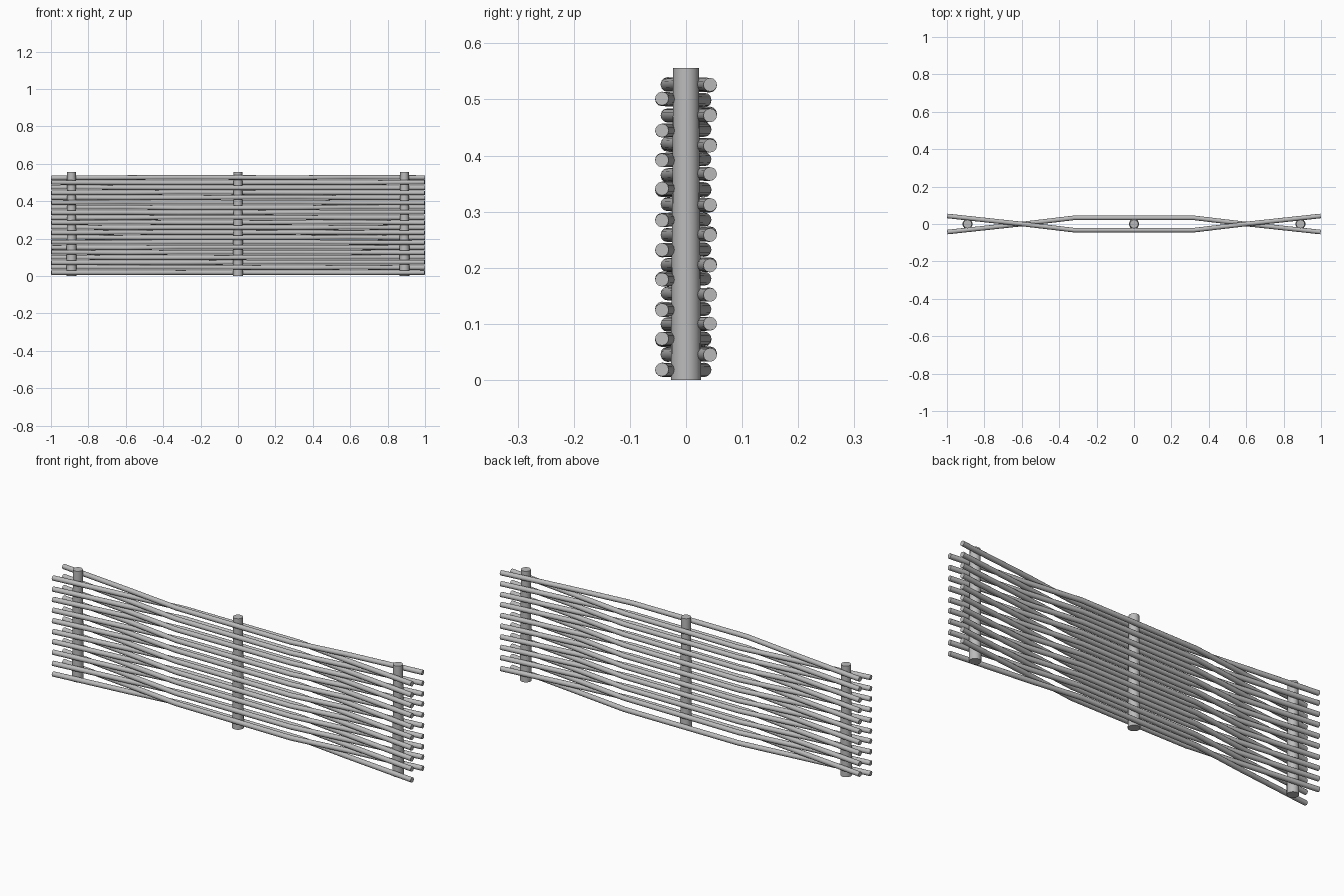
import bpy, random, math

if "Cube" in bpy.data.objects:
    bpy.data.objects.remove(bpy.data.objects["Cube"], do_unlink=True)
random.seed(4)


def material(name, rgb):
    m = bpy.data.materials.new(name)
    m.use_nodes = True
    m.diffuse_color = (*rgb, 1)
    m.node_tree.nodes["Principled BSDF"].inputs["Base Color"].default_value = (*rgb, 1)
    return m


grey = material("weathered_grey", (0.5, 0.5, 0.5))


def smooth(ob):
    bpy.ops.object.select_all(action="DESELECT")
    ob.select_set(True)
    bpy.context.view_layer.objects.active = ob
    bpy.ops.object.shade_smooth_by_angle(angle=math.radians(40))


# Tapered upright posts
HEIGHT = 0.556
for name, x in (("right_post", -0.89), ("middle_post", 0), ("left_post", 0.89)):
    bpy.ops.mesh.primitive_cone_add(vertices=16, radius1=0.027, radius2=0.023,
                                    depth=HEIGHT, location=(x, 0, HEIGHT / 2))
    post = bpy.context.object
    post.name = name
    post.data.materials.append(grey)
    smooth(post)


# Woven rods: half of the path as (x, y), mirrored to the other end
HALF = [(1, 0.043), (0.6, 0), (0.32, -0.033)]


def rod(name, z, side):
    curve = bpy.data.curves.new(name, "CURVE")
    curve.dimensions = "3D"
    curve.bevel_depth = 0.0122
    curve.bevel_resolution = 4
    curve.use_fill_caps = True
    path = [(-x, y) for x, y in HALF] + HALF[::-1]
    spline = curve.splines.new("POLY")
    spline.points.add(len(path) - 1)
    for point, (x, y) in zip(spline.points, path):
        point.co = (x * 0.998, y * side, z + random.uniform(-0.002, 0.002), 1)
    ob = bpy.data.objects.new(name, curve)
    bpy.context.collection.objects.link(ob)
    curve.materials.append(grey)
    bpy.ops.object.select_all(action="DESELECT")
    ob.select_set(True)
    bpy.context.view_layer.objects.active = ob
    bpy.ops.object.convert(target="MESH")
    smooth(bpy.context.object)


# Rods alternate between starting in front of and behind the end posts
for i in range(20):
    rod(f"woven_rod_{i + 1}", 0.019 + i * 0.0267, -1 if i % 2 == 0 else 1)
